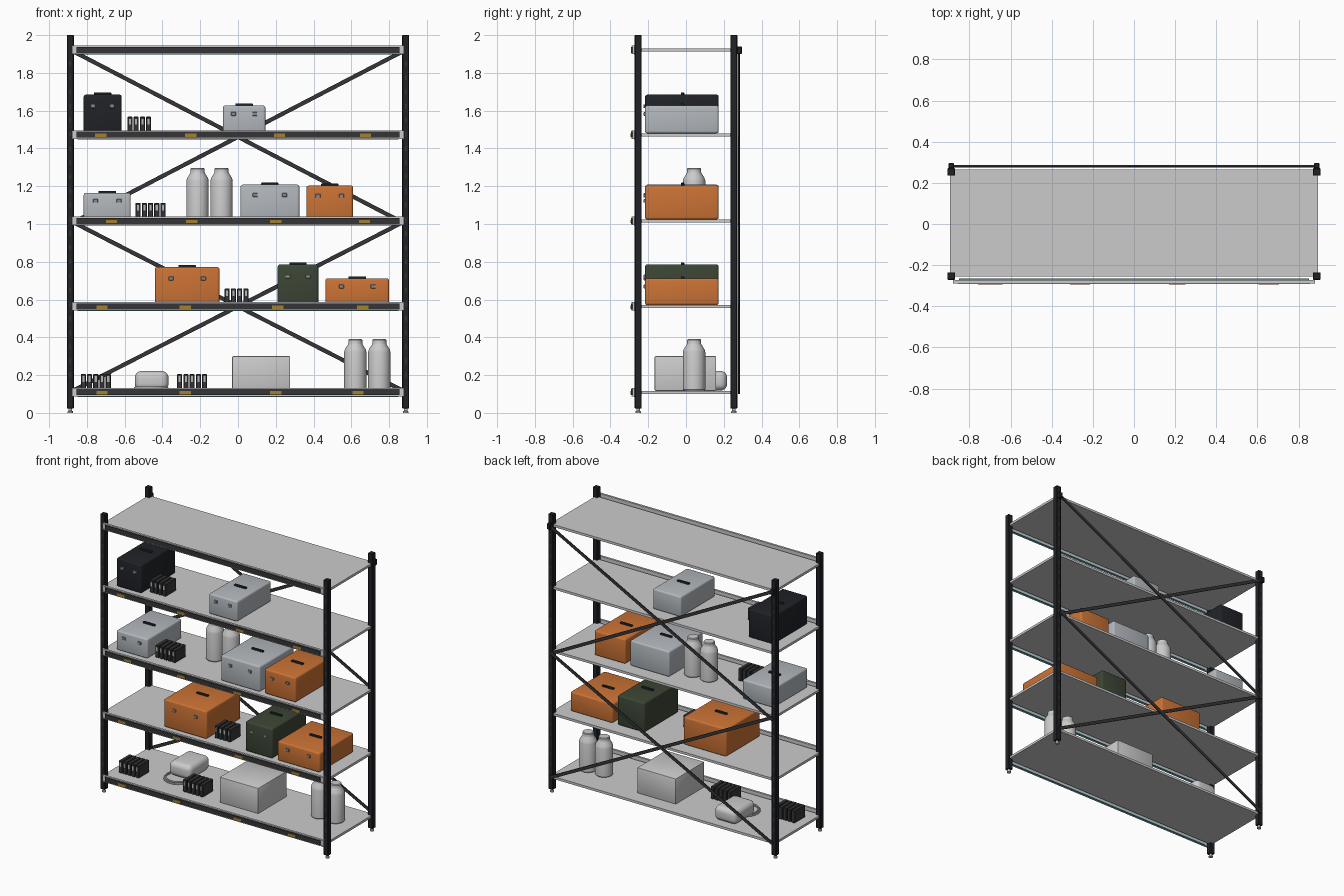
import bpy, bmesh, math
from mathutils import Matrix, Vector

if "Cube" in bpy.data.objects:
    bpy.data.objects.remove(bpy.data.objects["Cube"])


def material(name, rgb):
    m = bpy.data.materials.new(name)
    m.diffuse_color = (*rgb, 1)
    m.use_nodes = True
    m.node_tree.nodes["Principled BSDF"].inputs["Base Color"].default_value = m.diffuse_color
    return m


BLACK = material("black_steel", (0.014, 0.016, 0.02))
DARK = material("dark_strip", (0.035, 0.036, 0.038))
ORANGE = material("orange", (0.6, 0.17, 0.035))
LIGHT = material("light_grey", (0.45, 0.48, 0.51))
GREEN = material("green", (0.045, 0.06, 0.035))
YELLOW = material("yellow", (0.36, 0.22, 0.03))
TEAL = material("teal", (0.05, 0.3, 0.4))
METAL = material("latch_metal", (0.25, 0.26, 0.28))


def finish(name, bm, mat=None, smooth=False):
    me = bpy.data.meshes.new(name)
    bm.to_mesh(me)
    bm.free()
    ob = bpy.data.objects.new(name, me)
    bpy.context.collection.objects.link(ob)
    if mat:
        me.materials.append(mat)
    if smooth:
        bpy.ops.object.select_all(action='DESELECT')
        ob.select_set(True)
        bpy.context.view_layer.objects.active = ob
        bpy.ops.object.shade_smooth_by_angle(angle=math.radians(35))
    return ob


def boxes(name, items, mat=None, bevel=0, segments=2):
    """One object from (centre, size) boxes."""
    bm = bmesh.new()
    for c, s in items:
        bmesh.ops.create_cube(bm, size=1, matrix=Matrix.Translation(c) @ Matrix.Diagonal((*s, 1)))
    if bevel:
        bmesh.ops.bevel(bm, geom=bm.edges[:], offset=bevel, segments=segments,
                        affect='EDGES', profile=0.5)
    return finish(name, bm, mat, bevel > 0)


def lathe(name, x, y, z, profile, mat=None, steps=32):
    """Revolve (radius, height) points about a vertical axis."""
    bm = bmesh.new()
    vs = [bm.verts.new((r, 0, h)) for r, h in profile]
    es = [bm.edges.new(p) for p in zip(vs, vs[1:])]
    bmesh.ops.spin(bm, geom=vs + es, cent=(0, 0, 0), axis=(0, 0, 1),
                   angle=math.tau, steps=steps)
    bmesh.ops.remove_doubles(bm, verts=bm.verts[:], dist=1e-5)
    bmesh.ops.recalc_face_normals(bm, faces=bm.faces[:])
    bmesh.ops.translate(bm, verts=bm.verts[:], vec=(x, y, z))
    return finish(name, bm, mat, True)


PX, PY = 0.888, 0.253
FLOOR = [0.117, 0.571, 1.024, 1.480, 1.929]
LABELS = [(-0.72, -0.28, 0.2, 0.635), (-0.72, -0.28, 0.21, 0.66),
          (-0.67, -0.245, 0.2, 0.67), (-0.727, -0.25, 0.22, 0.675), ()]

# Posts with slot marks and levelling feet
for sx, xn in ((-1, "left"), (1, "right")):
    for sy, yn in ((-1, "front"), (1, "back")):
        x, y = sx * PX, sy * PY
        boxes(f"{yn}_{xn}_post", [((x, y, 1.011), (0.037, 0.037, 1.978))], BLACK, 0.003, 1)
        boxes(f"{yn}_{xn}_post_slots",
              [((x, y + sy * 0.0185, 0.2 + 0.075 * i), (0.008, 0.002, 0.026)) for i in range(23)], DARK)
        lathe(f"{yn}_{xn}_foot", x, y, 0,
              [(0, 0), (0.014, 0), (0.014, 0.008), (0.009, 0.012), (0.009, 0.03), (0, 0.03)], None, 16)
    boxes(f"{xn}_brace_bracket", [((sx * PX, 0.283, 1.92), (0.026, 0.025, 0.042))], BLACK, 0.003, 1)

# Decks, front beams, strips and labels
for i, z in enumerate(FLOOR):
    n = f"shelf_{i + 1}"
    boxes(n + "_deck", [((0, 0.005, z - 0.0085), (1.79, 0.52, 0.017))])
    zb = z - 0.007
    boxes(n + "_front_beam", [((0, -0.2775, zb), (1.76, 0.011, 0.046)),
                              ((0, -0.284, zb + 0.02), (1.76, 0.008, 0.005)),
                              ((0, -0.284, zb - 0.02), (1.76, 0.008, 0.005))])
    boxes(n + "_beam_insert", [((0, -0.2875, zb), (1.71, 0.009, 0.032))], DARK)
    boxes(n + "_light_strip", [((0, -0.27, zb - 0.022), (1.7, 0.008, 0.006))], TEAL)
    if LABELS[i]:
        boxes(n + "_labels", [((x, -0.2925, zb - 0.004), (0.06, 0.003, 0.018)) for x in LABELS[i]], YELLOW)


# Diagonal back braces
def brace(name, z0, z1, y):
    a, b = Vector((-PX, y, z0)), Vector((PX, y, z1))
    d = b - a
    bm = bmesh.new()
    m = Matrix.Translation((a + b) / 2) @ Matrix.Rotation(-math.atan2(d.z, d.x), 4, 'Y')
    bmesh.ops.create_cube(bm, size=1, matrix=m @ Matrix.Diagonal((d.length, 0.006, 0.022, 1)))
    finish(name, bm, DARK)


for n, hi, lo in (("upper", 1.922, 1.0), ("lower", 1.017, 0.11)):
    brace(n + "_brace_falling", hi, lo, 0.277)
    brace(n + "_brace_rising", lo, hi, 0.283)

# Hard cases with latches and top handle: shelf, x range, top, material
CASES = [(3, -0.817, -0.616, 1.685, BLACK), (3, -0.08, 0.145, 1.627, LIGHT),
         (2, -0.817, -0.568, 1.165, LIGHT), (2, 0.013, 0.325, 1.208, LIGHT),
         (2, 0.362, 0.61, 1.203, ORANGE), (1, -0.44, -0.098, 0.772, ORANGE),
         (1, 0.21, 0.425, 0.786, GREEN), (1, 0.463, 0.80, 0.712, ORANGE)]
for k, (lv, x0, x1, top, mat) in enumerate(CASES):
    z, cx, w, n = FLOOR[lv], (x0 + x1) / 2, x1 - x0, f"case_{k + 1}"
    h = top - z
    boxes(n + "_body", [((cx, -0.022, z + h / 2), (w, 0.39, h))], mat, 0.012, 3)
    boxes(n + "_latches", [((cx + s * w * 0.25, -0.219, z + h * 0.7), (0.026, 0.01, 0.02))
                           for s in (-1, 1)], METAL, 0.002, 1)
    boxes(n + "_handle", [((cx, -0.018, top + 0.004), (0.092, 0.018, 0.014))], BLACK, 0.004)

# Module packs: shelf, centre x, count
for k, (lv, cx, cnt) in enumerate([(0, -0.753, 5), (0, -0.243, 5), (1, -0.008, 4),
                                   (2, -0.463, 5), (3, -0.523, 4)]):
    z = FLOOR[lv]
    xs = [cx + (i - (cnt - 1) / 2) * 0.033 for i in range(cnt)]
    boxes(f"pack_{k + 1}_modules", [((x, -0.105, z + 0.044), (0.027, 0.12, 0.088)) for x in xs], DARK, 0.003, 1)
    boxes(f"pack_{k + 1}_tags", [((x, -0.166, z + 0.062), (0.011, 0.003, 0.03)) for x in xs], LIGHT)

# Bottles
BOTTLE = [(0, 0), (0.054, 0), (0.059, 0.006), (0.059, 0.205), (0.055, 0.22), (0.039, 0.245),
          (0.037, 0.25), (0.037, 0.268), (0.033, 0.273), (0, 0.273)]
for k, (lv, x) in enumerate([(0, 0.621), (0, 0.748), (2, -0.214), (2, -0.087)]):
    lathe(f"bottle_{k + 1}", x, 0.043, FLOOR[lv], BOTTLE)

# Carton, rounded bag and cord ring on the bottom shelf
boxes("carton", [((0.123, -0.003, 0.2085), (0.307, 0.325, 0.183))], None, 0.004)
boxes("soft_bag", [((-0.457, 0.1, 0.17), (0.178, 0.235, 0.104))], None, 0.036, 5)
for k, (r, z) in enumerate([(0.092, 0.123), (0.085, 0.133)]):
    bpy.ops.mesh.primitive_torus_add(major_radius=r, minor_radius=0.006, major_segments=40,
                                     minor_segments=8, location=(-0.46, -0.02, z))
    bpy.context.object.name = f"cord_ring_{k + 1}"
    bpy.ops.object.shade_smooth_by_angle()
